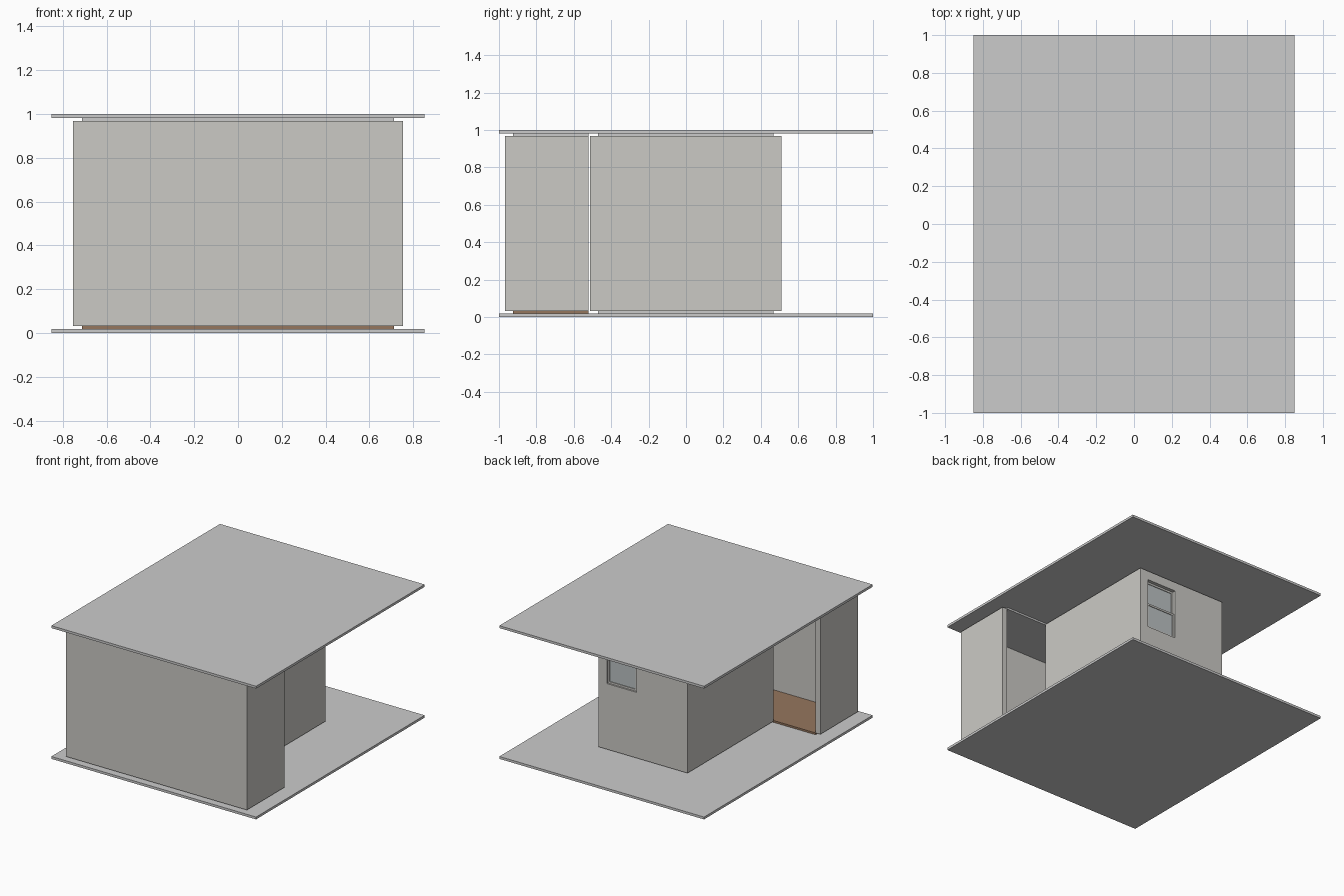
import bpy
import bmesh

if "Cube" in bpy.data.objects:
    bpy.data.objects.remove(bpy.data.objects["Cube"])


def material(name, rgb):
    m = bpy.data.materials.new(name)
    m.diffuse_color = (*rgb, 1)
    m.use_nodes = True
    m.node_tree.nodes["Principled BSDF"].inputs["Base Color"].default_value = m.diffuse_color
    return m


WALL = material("plaster", (0.60, 0.59, 0.56))
WOOD = material("wood", (0.30, 0.18, 0.11))
GLASS = material("pane", (0.50, 0.54, 0.55))
Z0, Z1 = 0.032, 0.968      # wall bottom and top


def add_object(name, bm, mat):
    bmesh.ops.recalc_face_normals(bm, faces=bm.faces)
    mesh = bpy.data.meshes.new(name)
    bm.to_mesh(mesh)
    bm.free()
    ob = bpy.data.objects.new(name, mesh)
    bpy.context.collection.objects.link(ob)
    if mat:
        mesh.materials.append(mat)
    return ob


def prism(name, outline, z0, z1, mat=None):
    """Extrude a plan outline from z0 up to z1."""
    bm = bmesh.new()
    face = bm.faces.new([bm.verts.new((x, y, z0)) for x, y in outline])
    ext = bmesh.ops.extrude_face_region(bm, geom=[face])
    verts = [v for v in ext["geom"] if isinstance(v, bmesh.types.BMVert)]
    bmesh.ops.translate(bm, verts=verts, vec=(0, 0, z1 - z0))
    return add_object(name, bm, mat)


def box(name, x, y, z, mat=None):
    rect = [(x[0], y[0]), (x[1], y[0]), (x[1], y[1]), (x[0], y[1])]
    return prism(name, rect, z[0], z[1], mat)


def cut(target, cutter):
    mod = target.modifiers.new("opening", "BOOLEAN")
    mod.operation = "DIFFERENCE"
    mod.solver = "EXACT"
    mod.object = cutter
    cutter.hide_render = True
    cutter.hide_viewport = True


# Ground and roof slabs
for name, z in (("base_slab", (0, 0.018)), ("roof_slab", (0.982, 1))):
    box(name, (-0.85, 0.85), (-1, 1), z)

# Recessed floors and ceilings of both rooms
for room, x, y, mat in (("front_room", 0.712, (-0.925, -0.52), WOOD),
                        ("rear_room", 0.327, (-0.47, 0.468), None)):
    box(room + "_floor", (-x, x), y, (0.018, Z0), mat)
    box(room + "_ceiling", (-x, x), y, (Z1, 0.982))

# U-shaped wall around the front room, open to the back
prism("front_room_wall",
      [(-0.752, -0.968), (0.752, -0.968), (0.752, -0.52), (0.712, -0.52),
       (0.712, -0.925), (-0.712, -0.925), (-0.712, -0.52), (-0.752, -0.52)],
      Z0, Z1, WALL)

# Hollow rear room with a window opening in its back wall
rear = box("rear_room_wall", (-0.37, 0.37), (-0.512, 0.51), (Z0, Z1), WALL)
cut(rear, box("room_cutter", (-0.327, 0.327), (-0.47, 0.468), (-0.1, 1.1)))
WX, WZ = (0.055, 0.30), (0.525, 0.90)
cut(rear, box("window_cutter", WX, (0.45, 0.53), WZ))

# Two-sash window: each sash is a frame around a pane
F = 0.014
MID = (WZ[0] + WZ[1]) / 2
for label, z, y in (("lower", (WZ[0], MID + F / 2), (0.484, 0.498)),
                    ("upper", (MID - F / 2, WZ[1]), (0.470, 0.484))):
    for side, x in (("left", (WX[0], WX[0] + F)), ("right", (WX[1] - F, WX[1]))):
        box(f"{label}_sash_{side}", x, y, z, WALL)
    for side, zz in (("bottom", (z[0], z[0] + F)), ("top", (z[1] - F, z[1]))):
        box(f"{label}_sash_{side}", (WX[0] + F, WX[1] - F), y, zz, WALL)
    c = (y[0] + y[1]) / 2
    box(f"{label}_pane", (WX[0] + F, WX[1] - F), (c - 0.002, c + 0.002),
        (z[0] + F, z[1] - F), GLASS)
